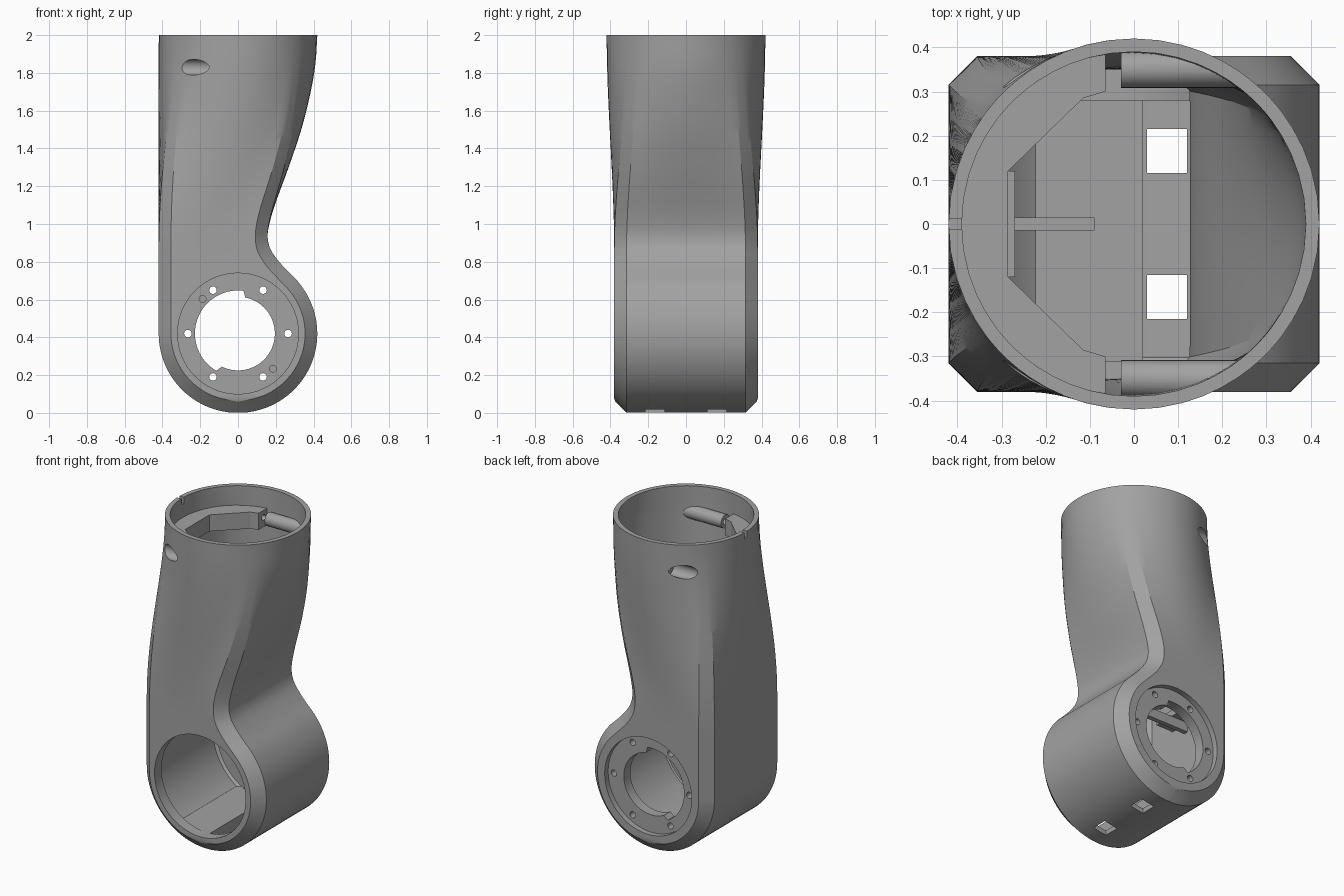
import bpy
from math import sin, cos, pi, sqrt, atan2, radians
from mathutils import Vector, Matrix

cube = bpy.data.objects.get("Cube")
if cube:
    bpy.data.objects.remove(cube)

R, AXIS, TOP = 0.42, 0.42, 2.0
# neck silhouette on the +x side: (height, x)
NECK = [(0.7, 0.314), (0.78, 0.235), (0.86, 0.175), (0.93, 0.157), (1.0, 0.166), (1.1, 0.195),
        (1.3, 0.268), (1.5, 0.335), (1.7, 0.385), (1.85, 0.41), (2.0, 0.42)]


def lerp_list(a, b, n):
    return [a + (b - a) * i / n for i in range(n)]


def slope(i):
    (z0, x0), (z1, x1) = NECK[max(i - 1, 0)], NECK[min(i + 1, len(NECK) - 1)]
    return (x1 - x0) / (z1 - z0)


def neck(z):
    """Smooth curve through the neck points, with its slope."""
    z = min(z, TOP)
    i = max(k for k in range(len(NECK) - 1) if NECK[k][0] <= z)
    (z0, x0), (z1, x1) = NECK[i], NECK[i + 1]
    h = z1 - z0
    u = (z - z0) / h
    m0, m1 = slope(i) * h, slope(i + 1) * h
    x = (x0 * (2*u**3 - 3*u**2 + 1) + m0 * (u**3 - 2*u**2 + u)
         + x1 * (3*u**2 - 2*u**3) + m1 * (u**3 - u**2))
    return x, slope(i) * (1 - u) + slope(i + 1) * u


def edge(z, r, side):
    """x of the side wall at height z for barrel radius r."""
    if z > AXIS and side < 0:
        return -r
    if z < 0.7:
        return side * sqrt(max(r * r - (z - AXIS) ** 2, 1e-5))
    x, m = neck(z)
    return x - (R - r) * sqrt(1 + m * m)


def outline(z, t):
    """Chamfered box section, inset by t."""
    yf, yb, r = 0.315 - 0.41 * t, 0.38 - t, R - t
    top = min(yb, yf + r - (AXIS - z)) if z < AXIS else yb
    ys = lerp_list(-top, -yf, 4) + lerp_list(-yf, yf, 10) + lerp_list(yf, top, 4) + [top]
    wall = lambda s: [(edge(z, r - max(abs(y) - yf, 0), s), y) for y in ys]
    right, left = wall(1), wall(-1)[::-1]
    back = [(x, top) for x in lerp_list(right[-1][0], left[0][0], 14)[1:]]
    front = [(x, -top) for x in lerp_list(left[-1][0], right[0][0], 14)[1:]]
    return right + back + left + front


def section(z, t):
    """Box section that turns into a round tube towards the top."""
    w = min(max((z - 0.85) / (TOP - 0.85), 0), 1)
    w = w * w * (3 - 2 * w)
    xr, xl = edge(z, R - t, 1), edge(z, R - t, -1)
    pts = []
    for (x, y), (ax, ay) in zip(outline(z, t), outline(AXIS, 0)):
        a = atan2(ay, ax)
        cx = (xr + xl) / 2 + (xr - xl) / 2 * cos(a)
        pts.append((x + (cx - x) * w, y + ((R - t) * sin(a) - y) * w, z))
    return pts


def make(name, verts, faces):
    me = bpy.data.meshes.new(name)
    me.from_pydata(verts, [], faces)
    me.update()
    ob = bpy.data.objects.new(name, me)
    bpy.context.collection.objects.link(ob)
    return ob


def loft(name, rings):
    n = len(rings[0])
    faces = [(k*n + i, k*n + (i+1) % n, (k+1)*n + (i+1) % n, (k+1)*n + i)
             for k in range(len(rings) - 1) for i in range(n)]
    faces += [tuple(range(n))[::-1], tuple(range(len(rings)*n - n, len(rings)*n))]
    return make(name, [p for ring in rings for p in ring], faces)


def shell(name, t, top):
    zs = [AXIS - (R - t) * cos(a) for a in lerp_list(0.06, pi / 2, 22)]
    zs += lerp_list(AXIS, 0.7, 8) + lerp_list(0.7, 1.1, 16) + lerp_list(1.1, TOP, 24) + [top]
    return loft(name, [section(z, t) for z in zs])


def prism(pts, lo, hi, rot=None):
    """Extrude a counter-clockwise xy outline from lo to hi."""
    ob = loft("cutter", [[(x, y, z) for x, y in pts] for z in (lo, hi)])
    if rot:
        ob.data.transform(rot)
    return ob


def circle(r, cx=0.0, cy=0.0, n=64):
    return [(cx + r * cos(2*pi*i/n), cy + r * sin(2*pi*i/n)) for i in range(n)]


def box(x0, x1, y0, y1, z0, z1):
    return prism([(x0, y0), (x1, y0), (x1, y1), (x0, y1)], z0, z1)


def along_y(pts, y0, y1):
    """Extrude an (x, z) outline about the barrel axis along y."""
    return prism(pts, -y1, -y0, Matrix.Translation((0, 0, AXIS)) @ Matrix.Rotation(pi / 2, 4, 'X'))


def along_x(r, y, z, x0, x1):
    return prism(circle(r, n=24), x0, x1, Matrix.Translation((0, y, z)) @ Matrix.Rotation(pi / 2, 4, 'Y'))


def cut(target, tool):
    mod = target.modifiers.new("cut", 'BOOLEAN')
    mod.operation, mod.solver, mod.object = 'DIFFERENCE', 'EXACT', tool
    dg = bpy.context.evaluated_depsgraph_get()
    me = bpy.data.meshes.new_from_object(target.evaluated_get(dg))
    target.modifiers.clear()
    target.data = me
    bpy.data.objects.remove(tool)


body = shell("arm_shell", 0.0, TOP)
cavity = shell("cavity", 0.03, TOP + 0.02)

# inner parts, left standing when the cavity is removed
cut(cavity, along_y(circle(0.45), -0.42, -0.31))      # thick front wall
cut(cavity, along_y(circle(0.345), 0.28, 0.42))       # bearing plate
ledge = [(-0.5, -0.5), (-0.065, -0.5), (-0.065, -0.3), (-0.115, -0.285), (-0.285, -0.12),
         (-0.285, 0.12), (-0.115, 0.285), (-0.065, 0.3), (-0.065, 0.5), (-0.5, 0.5)]
cut(cavity, prism(ledge, 1.77, 1.875))
for s in (-1, 1):
    cut(cavity, along_x(0.042, s * 0.35, 1.83, -0.03, 0.4))   # screw bosses
cut(cavity, box(-0.3, 0.02, -0.4, 0.4, 0.0, 0.1))     # flat floor
cut(cavity, box(-0.5, -0.27, -0.12, 0.12, 0.8, 0.84))
cut(cavity, box(-0.5, -0.09, -0.015, 0.015, 0.74, 0.8))   # rib
cut(body, cavity)

# front opening, back recess and stepped bearing hole
cut(body, along_y(circle(0.32), -0.5, -0.2))
cut(body, along_y(circle(0.305), 0.345, 0.5))
bore = []
for i in range(96):
    a = -pi + 2 * pi * i / 96
    r = 0.195 if radians(-117) < a < radians(80) else 0.228
    bore.append((r * cos(a), r * sin(a)))
cut(body, along_y(bore, 0.2, 0.5))
for i in range(6):
    a = i * pi / 3
    cut(body, along_y(circle(0.02, 0.265 * cos(a), 0.265 * sin(a), 16), 0.2, 0.5))
for a in (2.37, -0.79):
    cut(body, along_y(circle(0.018, 0.262 * cos(a), 0.262 * sin(a), 16), 0.2, 0.3))

# screw access holes, rim notch and drain slots
for s in (-1, 1):
    cut(body, along_x(0.042, s * 0.35, 1.83, -0.5, -0.13))
    cut(body, along_x(0.018, s * 0.35, 1.83, -0.14, 0.1))
    cut(body, box(0.03, 0.12, s * 0.165 - 0.05, s * 0.165 + 0.05, -0.1, 0.12))
cut(body, box(-0.5, -0.38, -0.013, 0.013, 1.96, 2.1))

# finish
grey = bpy.data.materials.new("plain grey")
grey.use_nodes = True
colour = (0.36, 0.36, 0.36, 1)
grey.diffuse_color = colour
grey.node_tree.nodes["Principled BSDF"].inputs["Base Color"].default_value = colour
body.data.materials.clear()
body.data.materials.append(grey)
for p in body.data.polygons:
    p.material_index = 0
bpy.ops.object.select_all(action='DESELECT')
body.select_set(True)
bpy.context.view_layer.objects.active = body
bpy.ops.object.shade_smooth_by_angle(angle=radians(25))
